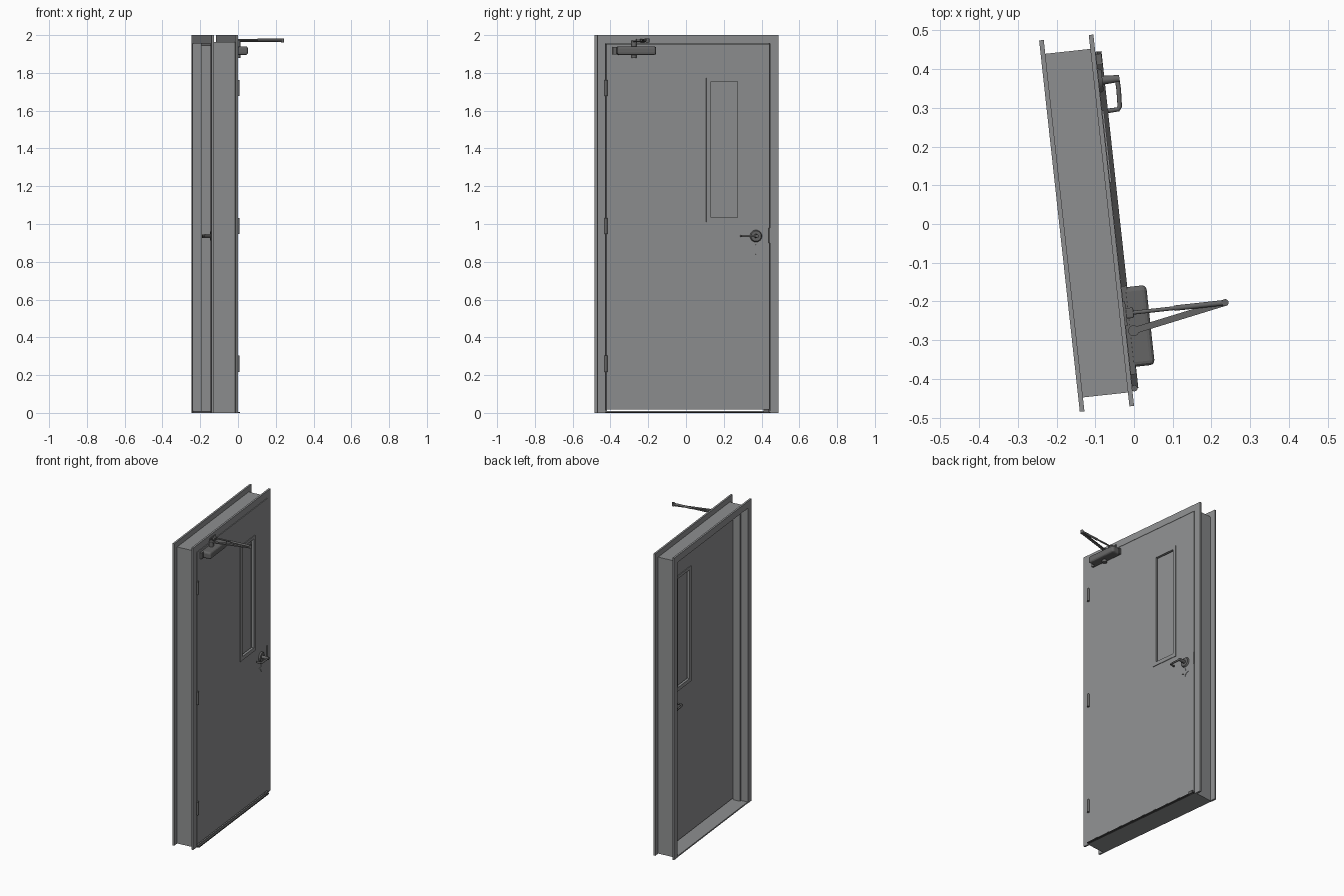
import bpy, bmesh, math
from mathutils import Matrix, Vector

if "Cube" in bpy.data.objects:
    bpy.data.objects.remove(bpy.data.objects["Cube"])

# Everything is built in door axes (u = depth, v = width, z = up), then turned as a whole
TURN = Matrix.Rotation(math.radians(6.25), 4, 'Z')


def material(name, r, g, b):
    m = bpy.data.materials.new(name)
    m.diffuse_color = (r, g, b, 1)
    m.use_nodes = True
    m.node_tree.nodes["Principled BSDF"].inputs["Base Color"].default_value = m.diffuse_color
    return m


GREY = material("painted_grey", 0.27, 0.275, 0.28)
METAL = material("dark_metal", 0.13, 0.13, 0.13)
BLACK = material("dark_rubber", 0.06, 0.06, 0.06)


def finish(name, bm, mat, bevel=0.0, smooth=False):
    bmesh.ops.recalc_face_normals(bm, faces=bm.faces[:])
    me = bpy.data.meshes.new(name)
    bm.to_mesh(me)
    bm.free()
    ob = bpy.data.objects.new(name, me)
    bpy.context.collection.objects.link(ob)
    me.materials.append(mat)
    ob.matrix_world = TURN
    if bevel:
        mod = ob.modifiers.new("bevel", 'BEVEL')
        mod.width, mod.segments = bevel, 3
    if smooth:
        bpy.ops.object.select_all(action='DESELECT')
        ob.select_set(True)
        bpy.context.view_layer.objects.active = ob
        bpy.ops.object.shade_smooth_by_angle(angle=math.radians(35))
    return ob


def box(name, u, v, z, mat, bevel=0.0):
    bm = bmesh.new()
    size = Matrix.Diagonal((u[1] - u[0], v[1] - v[0], z[1] - z[0], 1))
    mid = Matrix.Translation((sum(u) / 2, sum(v) / 2, sum(z) / 2))
    bmesh.ops.create_cube(bm, size=1, matrix=mid @ size)
    return finish(name, bm, mat, bevel)


def rod(name, a, b, r, mat, r2=None, sides=20):
    a, b = Vector(a), Vector(b)
    bm = bmesh.new()
    m = Matrix.Translation((a + b) / 2) @ (b - a).to_track_quat('Z', 'Y').to_matrix().to_4x4()
    bmesh.ops.create_cone(bm, cap_ends=True, segments=sides, radius1=r,
                          radius2=r if r2 is None else r2, depth=(b - a).length, matrix=m)
    return finish(name, bm, mat, smooth=True)


def bar(name, a, b, width, height, mat):
    """Flat bar between two points."""
    a, b = Vector(a), Vector(b)
    side = (b - a).cross(Vector((0, 0, 1))).normalized() * width / 2
    up = Vector((0, 0, height / 2))
    bm = bmesh.new()
    ends = [[bm.verts.new(p + s * side + t * up) for s, t in ((1, 1), (-1, 1), (-1, -1), (1, -1))]
            for p in (a, b)]
    bridge(bm, ends[0], ends[1])
    for e in ends:
        bm.faces.new(e)
    return finish(name, bm, mat)


def bridge(bm, a, b):
    n = len(a)
    for i in range(n):
        j = (i + 1) % n
        bm.faces.new((a[i], a[j], b[j], b[i]))


def ring(name, u, outer, inner, mat):
    """Rectangular slab with a rectangular hole; rectangles are (v0, v1, z0, z1)."""
    bm = bmesh.new()
    loops = []
    for d, (v0, v1, z0, z1) in ((u[0], outer), (u[1], outer), (u[1], inner), (u[0], inner)):
        loops.append([bm.verts.new((d, y, z)) for y, z in ((v0, z0), (v1, z0), (v1, z1), (v0, z1))])
    for k in range(4):
        bridge(bm, loops[k], loops[(k + 1) % 4])
    return finish(name, bm, mat)


# Frame: double-rebated channel profile (depth, inset) swept up, over and down with mitres
V0, V1 = -0.467, 0.498
profile = [(-.192, 0), (-.180, 0), (-.180, .036), (-.063, .036), (-.063, 0), (-.051, 0),
           (-.051, .045), (-.097, .045), (-.097, .058), (-.146, .058), (-.146, .045), (-.192, .045)]
bm = bmesh.new()
stations = [lambda d: (V0 + d, 0), lambda d: (V0 + d, 2 - d),
            lambda d: (V1 - d, 2 - d), lambda d: (V1 - d, 0)]
sections = [[bm.verts.new((u, *at(d))) for u, d in profile] for at in stations]
for a, b in zip(sections, sections[1:]):
    bridge(bm, a, b)
bm.faces.new(sections[0])
bm.faces.new(sections[-1])
finish("door_frame", bm, GREY)

# Threshold and its front strip
box("threshold", (-.19, -.051), (-.422, .453), (0, .009), GREY)
box("threshold_front_strip", (-.051, -.035), (-.422, .453), (0, .006), BLACK)
box("threshold_end_block", (-.051, -.036), (.418, .447), (0, .02), METAL)

# Door leaf with window opening, trims and glass
BACK, FACE = -.096, -.0495
hole = (.125, .29, 1.022, 1.764)
ring("door_leaf", (BACK, FACE), (-.419, .45, .018, 1.952), hole, GREY)
for side, u in (("front", (FACE - .012, FACE + .004)), ("back", (BACK - .004, BACK + .012))):
    ring("window_trim_" + side, u, (.113, .3, 1.01, 1.774), (.138, .28, 1.035, 1.755), GREY)
box("window_glass", (-.076, -.070), hole[:2], hole[2:], GREY)

# Hinges
for i, z in enumerate((.26, .99, 1.72)):
    rod(f"hinge_{i + 1}", (-.045, -.422, z - .043), (-.045, -.422, z + .043), .008, METAL, sides=16)

# Lever handles on both sides (s mirrors through the leaf)
VH, ZH = .378, .936
for side, face, s in (("front", FACE, 1), ("back", BACK, -1)):
    rod(f"handle_rose_{side}", (face, VH, ZH), (face + .009 * s, VH, ZH), .032, METAL, .027, 32)
    rod(f"handle_neck_{side}", (face, VH, ZH), (face + .053 * s, VH, ZH), .012, METAL, .009)
    cu = bpy.data.curves.new(f"handle_lever_{side}", 'CURVE')
    cu.dimensions = '3D'
    cu.bevel_depth, cu.bevel_resolution, cu.use_fill_caps = .006, 3, True
    path = [(.047, VH), (.048, .35), (.046, .306), (.041, .299), (.014, .298)]
    sp = cu.splines.new('POLY')
    sp.points.add(len(path) - 1)
    for p, (u, v) in zip(sp.points, path):
        p.co = (face + u * s, v, ZH, 1)
    cu.materials.append(METAL)
    ob = bpy.data.objects.new(cu.name, cu)
    bpy.context.collection.objects.link(ob)
    ob.matrix_world = TURN

    # Four-pointed lock plate below the handle
    bm = bmesh.new()
    caps = [[bm.verts.new((face + d * s, VH + r * math.cos(k * math.pi / 4),
                           .865 + r * math.sin(k * math.pi / 4)))
             for k, r in enumerate((.028, .012) * 4)] for d in (0, .003)]
    bridge(bm, *caps)
    bm.faces.new(caps[1])
    finish(f"lock_plate_{side}", bm, GREY)

# Latch strike
box("latch_strike", (-.06, -.046), (.446, .453), (.9, .98), METAL)

# Door closer: back plate, rounded body, spindle
box("closer_plate", (-.05, -.036), (-.386, -.156), (1.897, 1.938), METAL)
box("closer_body", (-.045, .014), (-.367, -.160), (1.895, 1.94), METAL, .012)
PIVOT, ELBOW, SHOE = (-.031, -.274), (.212, -.2275), (-.034, -.2275)
rod("closer_spindle", (*PIVOT, 1.88), (*PIVOT, 1.972), .014, METAL)

# Closer arms, elbow and the shoe on the frame head
bar("closer_main_arm", (*PIVOT, 1.966), (*ELBOW, 1.966), .017, .007, METAL)
rod("closer_forearm", (*SHOE, 1.974), (.09, -.2275, 1.974), .005, METAL)
rod("closer_forearm_tube", (.08, -.2275, 1.974), (*ELBOW, 1.974), .007, METAL)
rod("closer_elbow", (*ELBOW, 1.961), (*ELBOW, 1.982), .009, METAL)
box("closer_shoe", (-.052, -.045), (-.26, -.196), (1.956, 1.98), METAL)
box("closer_shoe_lug", (-.046, -.026), (-.241, -.214), (1.962, 1.98), METAL, .004)
